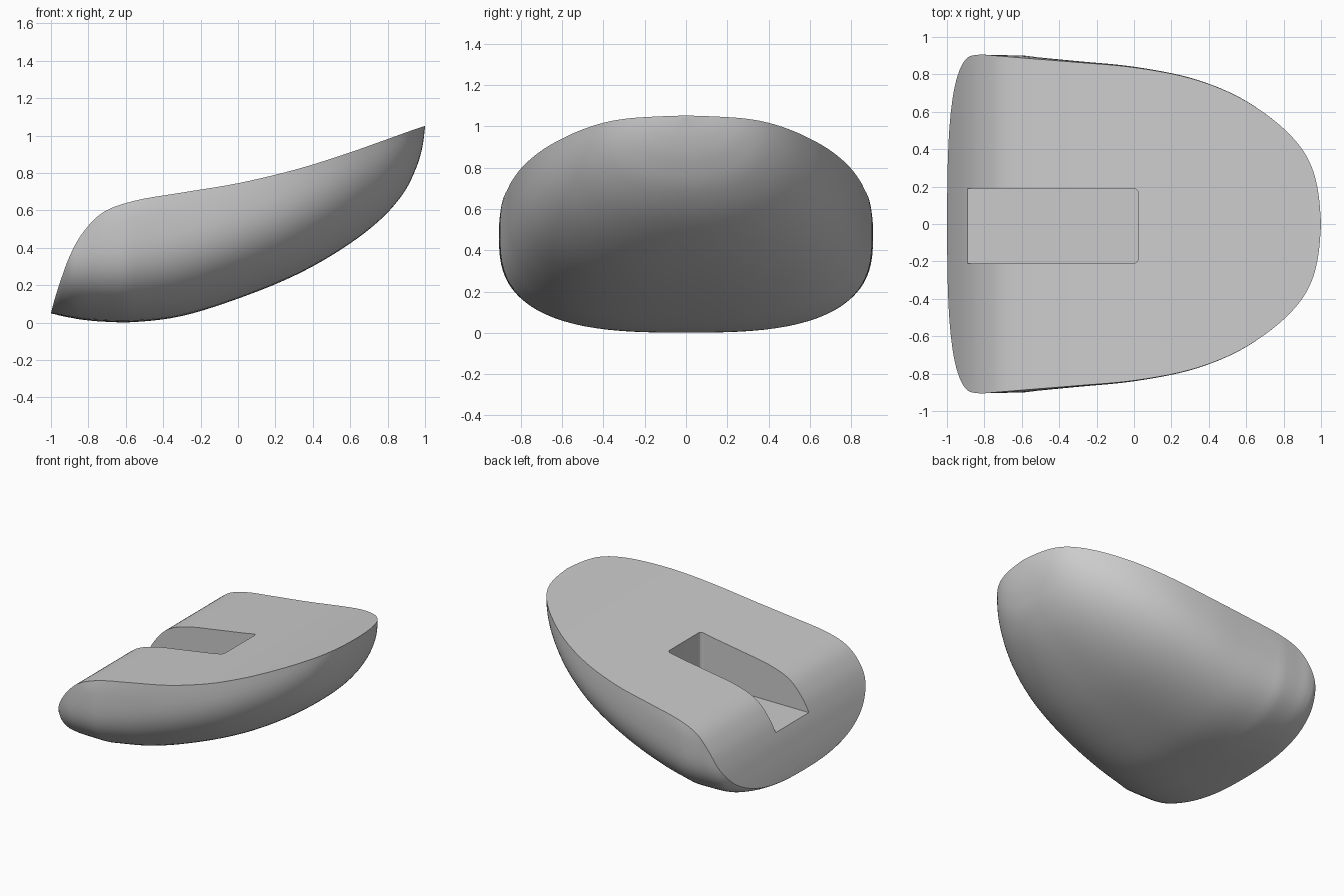
import bpy, bmesh, math

old = bpy.data.objects.get("Cube")
if old:
    bpy.data.objects.remove(old, do_unlink=True)

# Stations along the hull: x, half width, deck height, keel height
STATIONS = [
    (-1, .02, .05, .05), (-.995, .35, .07, .048), (-.98, .59, .125, .045),
    (-.95, .77, .22, .037), (-.9, .88, .355, .027), (-.83, .905, .48, .015),
    (-.72, .898, .59, .005), (-.55, .884, .652, .003), (-.3, .864, .695, .035),
    (0, .837, .745, .128), (.3, .78, .816, .25), (.55, .684, .893, .39),
    (.75, .553, .963, .54), (.88, .425, 1.01, .685), (.95, .305, 1.035, .82),
    (.985, .17, 1.046, .935), (1, .01, 1.052, 1.045),
]
STEPS, ARC = 5, 48


def catmull(a, b, c, d, t):
    return tuple(.5 * (2*q + (r-p)*t + (2*p-5*q+4*r-s)*t*t + (3*q-p-3*r+s)*t**3)
                 for p, q, r, s in zip(a, b, c, d))


def smooth_stations(pts):
    last = len(pts) - 1
    out = []
    for i in range(last):
        quad = [pts[max(0, min(last, i + k))] for k in (-1, 0, 1, 2)]
        out += [catmull(*quad, j / STEPS) for j in range(STEPS)]
    return out + [pts[-1]]


def power(v, e):
    return math.copysign(abs(v) ** e, v)


def section(x, width, deck, keel):
    """Lower part of a rounded oval, cut off at the deck."""
    n = 2.65 - .35 * x
    middle = max(.48, deck - .1 * (1 - x))
    depth = max(middle - keel, .004)
    cut = max(-.999, min(.999, (middle - deck) / depth))
    start = math.asin(power(cut, n / 2))
    full = max(width, .005) / math.cos(start) ** (2 / n)
    ring = []
    for i in range(ARC + 1):
        a = start + (math.pi - 2 * start) * i / ARC
        ring.append((x, full * power(math.cos(a), 2 / n),
                     middle - depth * power(math.sin(a), 2 / n)))
    return ring


def make_object(name, bm):
    bmesh.ops.recalc_face_normals(bm, faces=bm.faces)
    mesh = bpy.data.meshes.new(name)
    bm.to_mesh(mesh)
    bm.free()
    obj = bpy.data.objects.new(name, mesh)
    bpy.context.collection.objects.link(obj)
    return obj


# Hull: lofted underside with a deck that is straight across
bm = bmesh.new()
rings = [[bm.verts.new(p) for p in section(*s)] for s in smooth_stations(STATIONS)]
for r, q in zip(rings, rings[1:]):
    for i in range(ARC):
        bm.faces.new((r[i], r[i+1], q[i+1], q[i]))
    bm.faces.new((r[0], q[0], q[-1], r[-1]))
    # Keep the deck rim crisp all the way round
    for k in (0, -1):
        bm.edges.get((r[k], q[k])).smooth = False
bm.faces.new(rings[0])
bm.faces.new(rings[-1])
hull = make_object("hull", bm)

# Slot: flat floor, open at the low end, softened inner corners
bm = bmesh.new()
bmesh.ops.create_cube(bm, size=1)
for v in bm.verts:
    v.co.x = .023 if v.co.x > 0 else -1.2
    v.co.y = .19 if v.co.y > 0 else -.21
    v.co.z = 1.2 if v.co.z > 0 else .375
corners = [e for e in bm.edges
           if all(v.co.x > 0 for v in e.verts) and e.verts[0].co.y == e.verts[1].co.y]
bmesh.ops.bevel(bm, geom=corners, offset=.025, segments=3, affect='EDGES', profile=.5)
cutter = make_object("slot_cutter", bm)
cutter.hide_render = True

cut = hull.modifiers.new("slot", 'BOOLEAN')
cut.operation = 'DIFFERENCE'
cut.solver = 'EXACT'
cut.object = cutter
bpy.context.view_layer.objects.active = hull
hull.select_set(True)
cutter.select_set(False)
bpy.ops.object.modifier_apply(modifier=cut.name)
bpy.data.objects.remove(cutter, do_unlink=True)

# Plain grey finish
grey = bpy.data.materials.new("plain_grey")
grey.use_nodes = True
colour = (.6, .6, .6, 1)
grey.diffuse_color = colour
grey.node_tree.nodes["Principled BSDF"].inputs["Base Color"].default_value = colour
hull.data.materials.clear()
hull.data.materials.append(grey)
bpy.ops.object.shade_smooth_by_angle(angle=math.radians(35), keep_sharp_edges=True)
